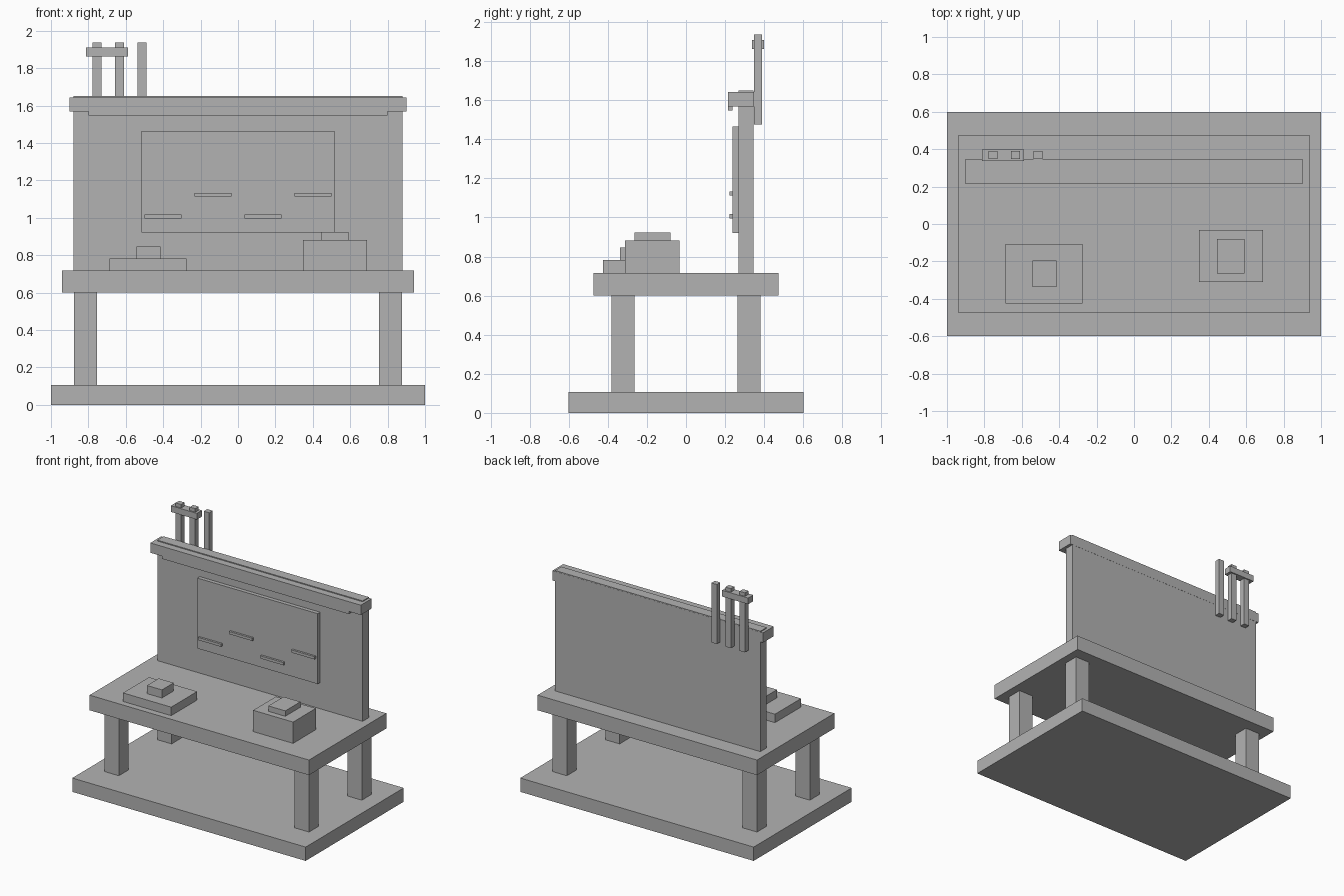
import bpy

cube = bpy.data.objects.get("Cube")
if cube:
    bpy.data.objects.remove(cube, do_unlink=True)

GREY = (0.45, 0.45, 0.45, 1)
grey = bpy.data.materials.new("plain_grey")
grey.use_nodes = True
grey.diffuse_color = GREY
grey.node_tree.nodes["Principled BSDF"].inputs["Base Color"].default_value = GREY


def box(name, x, y, z):
    """Flat-faced box from its (low, high) extents on each axis."""
    spans = (x, y, z)
    bpy.ops.mesh.primitive_cube_add(size=1, location=[(a + b) / 2 for a, b in spans])
    obj = bpy.context.object
    obj.name = name
    obj.scale = [b - a for a, b in spans]
    bpy.ops.object.transform_apply(location=False, rotation=False, scale=True)
    obj.data.materials.append(grey)
    return obj


def around(centre, size):
    return centre - size / 2, centre + size / 2


# Base, legs and table top
box("base", (-1, 1), (-0.6, 0.6), (0, 0.107))
for side, sx in (("right", -1), ("left", 1)):
    for end, sy in (("front", -1), ("back", 1)):
        box(f"{end}_{side}_leg", around(sx * 0.815, 0.123),
            around(sy * 0.323, 0.118), (0.107, 0.6))
box("table_top", (-0.94, 0.94), (-0.474, 0.474), (0.6, 0.717))

# Back wall with its cap and the trim hanging below it
box("back_wall", (-0.88, 0.88), (0.269, 0.346), (0.717, 1.65))
box("wall_cap", (-0.902, 0.902), (0.215, 0.347), (1.567, 1.643))
box("cap_trim", (-0.8, 0.8), (0.215, 0.239), (1.547, 1.567))

# Board with four thin staggered strips
box("board", (-0.516, 0.516), (0.239, 0.269), (0.92, 1.465))
for i, x in enumerate((-0.401, -0.134, 0.134, 0.401)):
    box(f"board_strip_{i + 1}", around(x, 0.198), (0.223, 0.239),
        around(1.123 if i % 2 else 1.006, 0.021))

# Stepped blocks on the table
box("low_block", (-0.688, -0.275), (-0.425, -0.107), (0.717, 0.783))
box("low_block_top", (-0.543, -0.415), (-0.338, -0.195), (0.783, 0.846))
box("tall_block", (0.348, 0.69), (-0.311, -0.033), (0.717, 0.882))
box("tall_block_top", (0.445, 0.59), (-0.264, -0.079), (0.882, 0.924))

# Posts behind the wall, two of them joined by a crossbar
for i, x in enumerate((-0.754, -0.633, -0.513)):
    box(f"post_{i + 1}", around(x, 0.047), (0.347, 0.389), (1.475, 1.936))
box("post_crossbar", (-0.812, -0.588), (0.337, 0.399), (1.861, 1.909))
